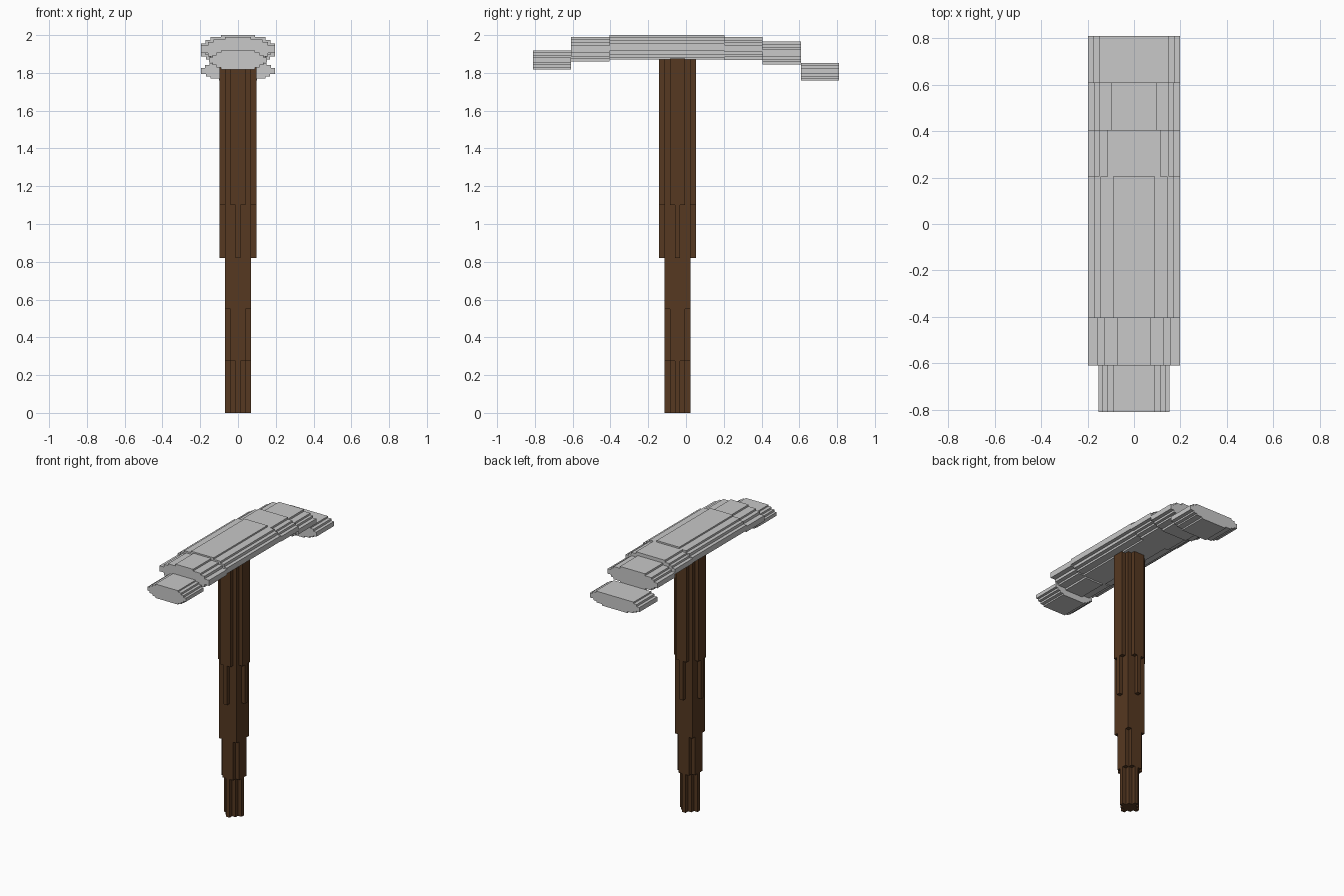
import bpy, bmesh
from mathutils import Vector

cube = bpy.data.objects.get("Cube")
if cube:
    bpy.data.objects.remove(cube)


def material(name, rgb):
    m = bpy.data.materials.new(name)
    m.use_nodes = True
    m.diffuse_color = (*rgb, 1)
    m.node_tree.nodes["Principled BSDF"].inputs["Base Color"].default_value = (*rgb, 1)
    return m


wood = material("brown wood", (0.092, 0.04, 0.015))
metal = material("light grey metal", (0.58, 0.58, 0.58))


def stairs(steps):
    """Stepped quarter outline from the top outward: corners plus inner notches."""
    pts = []
    for i, (u, v) in enumerate(steps):
        if i:
            pts.append((steps[i - 1][0], v))
        pts.append((u, v))
    return pts


def prism(name, top, bottom, place, sweep, mat):
    """Mirror a stepped outline left to right and extrude it along sweep."""
    side = stairs(top) + [(u, -v) for u, v in reversed(stairs(bottom))]
    outline = side + [(-u, v) for u, v in reversed(side)]
    bm = bmesh.new()
    face = bm.faces.new([bm.verts.new(place(u, v)) for u, v in outline])
    ext = bmesh.ops.extrude_face_region(bm, geom=[face], use_keep_orig=True)
    moved = [g for g in ext["geom"] if isinstance(g, bmesh.types.BMVert)]
    bmesh.ops.translate(bm, verts=moved, vec=Vector(sweep))
    bmesh.ops.recalc_face_normals(bm, faces=bm.faces)
    mesh = bpy.data.meshes.new(name)
    bm.to_mesh(mesh)
    bm.free()
    mesh.materials.append(mat)
    bpy.context.collection.objects.link(bpy.data.objects.new(name, mesh))


# Handle: blocky round sections that thicken towards the head
A, B, C, D = 0.014, 0.041, 0.07, 0.098
HANDLE_Y = -0.045
handle = [
    ("handle_foot", 0, 0.275, [(A, C), (B, B), (C, A)]),
    ("handle_lower", 0.275, 0.55, [(B, C), (C, B)]),
    ("handle_middle", 0.55, 0.82, [(C, C)]),
    ("handle_collar", 0.82, 1.1, [(A, D), (C, C), (D, A)]),
    ("handle_upper", 1.1, 1.875, [(B, D), (C, C), (D, B)]),
]
for name, z0, z1, steps in handle:
    prism(name, steps, steps, lambda u, v: (u, HANDLE_Y + v, z0), (0, 0, z1 - z0), wood)

# Head: stepped bars running front to back, drooping at both ends
head = [
    ("head_front_tip", -0.81, -0.61, 1.868,
     [(0.09, 0.05), (0.115, 0.04), (0.135, 0.027), (0.153, 0.013)], None),
    ("head_front", -0.61, -0.405, 1.925,
     [(0.07, 0.065), (0.13, 0.052), (0.16, 0.039), (0.197, 0.02)], None),
    ("head_centre", -0.405, 0.205, 1.935,
     [(0.09, 0.065), (0.145, 0.054), (0.172, 0.04), (0.197, 0.02)], None),
    ("head_back", 0.205, 0.405, 1.929,
     [(0.115, 0.06), (0.15, 0.046), (0.172, 0.033), (0.197, 0.018)], None),
    ("head_back_slope", 0.405, 0.608, 1.905,
     [(0.1, 0.06), (0.15, 0.046), (0.17, 0.033), (0.197, 0.018)], None),
    ("head_back_tip", 0.608, 0.81, 1.806,
     [(0.15, 0.046), (0.175, 0.035), (0.197, 0.02)],
     [(0.1, 0.046), (0.145, 0.035), (0.17, 0.025), (0.197, 0.013)]),
]
for name, y0, y1, zc, top, bottom in head:
    prism(name, top, bottom or top, lambda u, v: (u, y0, zc + v), (0, y1 - y0, 0), metal)
